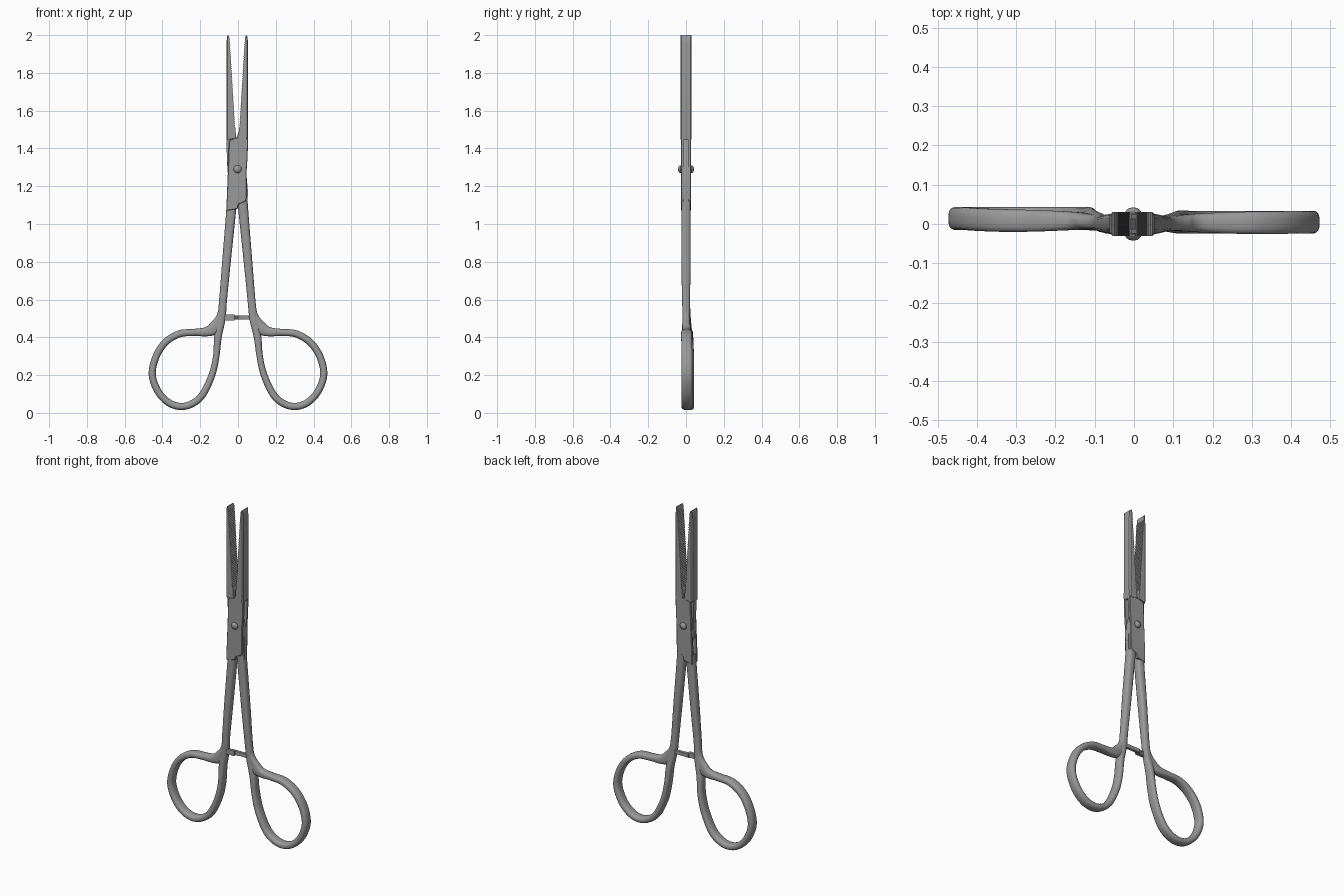
import bpy, bmesh, math
from mathutils import Vector

cube = bpy.data.objects.get("Cube")
if cube:
    bpy.data.objects.remove(cube)

steel = bpy.data.materials.new("brushed_steel")
steel.use_nodes = True
steel.diffuse_color = (0.32, 0.32, 0.32, 1)
steel.node_tree.nodes["Principled BSDF"].inputs["Base Color"].default_value = steel.diffuse_color

SHIFT = -0.004  # the closed axis sits slightly off centre


def finish(name, bm):
    bmesh.ops.recalc_face_normals(bm, faces=bm.faces)
    mesh = bpy.data.meshes.new(name)
    bm.to_mesh(mesh)
    bm.free()
    mesh.materials.append(steel)
    obj = bpy.data.objects.new(name, mesh)
    bpy.context.collection.objects.link(obj)
    bpy.ops.object.select_all(action="DESELECT")
    obj.select_set(True)
    bpy.context.view_layer.objects.active = obj
    bpy.ops.object.shade_smooth_by_angle(angle=math.radians(35))
    return obj


def prism(name, outline, low, high, axis="y", bevel=0, bevel_rule=None):
    """Extrude an outline: (x, z) along y, or (x, y) along z."""
    bm = bmesh.new()

    def place(p, h):
        return (p[0], h, p[1]) if axis == "y" else (p[0], p[1], h)
    face = bm.faces.new([bm.verts.new(place(p, low)) for p in outline])
    result = bmesh.ops.extrude_face_region(bm, geom=[face])
    moved = [v for v in result["geom"] if isinstance(v, bmesh.types.BMVert)]
    step = Vector(place((0, 0), high - low))
    bmesh.ops.translate(bm, verts=moved, vec=step)
    if bevel:
        edges = [e for e in bm.edges if abs((e.verts[0].co - e.verts[1].co).dot(step)) < 1e-9
                 and all(bevel_rule(v.co) for v in e.verts)]
        bmesh.ops.bevel(bm, geom=edges, offset=bevel, segments=1, affect="EDGES", profile=0.5)
    return finish(name, bm)


def spline(keys, steps=6):
    """Catmull-Rom through tuples of any length."""
    ends = [keys[0]] + keys + [keys[-1]]
    out = []
    for i in range(len(keys) - 1):
        a, b, c, d = (Vector(k) for k in ends[i:i + 4])
        for j in range(steps):
            t = j / steps
            out.append(0.5 * (2 * b + (c - a) * t + (2 * a - 5 * b + 4 * c - d) * t ** 2
                              + (3 * b - a - 3 * c + d) * t ** 3))
    return out + [Vector(keys[-1])]


def sweep(name, keys, side, ring_y, sides=20):
    """Rounded section along a path of (x, z, half width, half depth)."""
    path = spline(keys)
    bm = bmesh.new()
    loops = []
    for i, (x, z, width, depth) in enumerate(path):
        ahead, back = path[min(i + 1, len(path) - 1)], path[max(i - 1, 0)]
        tangent = Vector((ahead[0] - back[0], ahead[1] - back[1])).normalized()
        blend = min(max((0.6 - z) / 0.3, 0), 1)
        loop = []
        for k in range(sides):
            a = math.tau * (k + 0.5) / sides
            u = math.copysign(abs(math.cos(a)) ** 0.75, math.cos(a)) * width
            v = math.copysign(abs(math.sin(a)) ** 0.75, math.sin(a)) * depth
            loop.append(bm.verts.new((side * (x - tangent.y * u) + SHIFT * (1 - blend),
                                      ring_y * blend + v, z + tangent.x * u)))
        loops.append(loop)
    for a, b in zip(loops, loops[1:]):
        for k in range(sides):
            n = (k + 1) % sides
            bm.faces.new((a[k], a[n], b[n], b[k]))
    bm.faces.new(loops[0])
    bm.faces.new(loops[-1])
    return finish(name, bm)


# Shank, finger loop and the web that rejoins the shank
W, D = 0.019, 0.029
handle = [(0.028, 1.12, 0.027, 0.025), (0.034, 1.05, 0.026, 0.025), (0.057, 0.8, 0.023, 0.025),
          (0.075, 0.6, 0.021, 0.021), (0.085, 0.5, 0.022, 0.021), (0.105, 0.4, 0.02, 0.026),
          (0.115, 0.3, 0.017, D), (0.138, 0.2, 0.018, D), (0.185, 0.1, W, D), (0.235, 0.053, W, D),
          (0.295, 0.034, W, D), (0.36, 0.05, W, D), (0.42, 0.108, W, D), (0.454, 0.2, W, D),
          (0.435, 0.295, W, D), (0.385, 0.372, W, D), (0.31, 0.418, W, D), (0.23, 0.426, W, 0.027),
          (0.165, 0.43, 0.025, 0.024), (0.12, 0.452, 0.035, 0.021), (0.09, 0.505, 0.024, 0.019),
          (0.082, 0.56, 0.015, 0.016)]

# Jaw outline with a finely serrated inner edge
TEETH = 44
jaw = [(0.058, 1.95), (0.058, 1.46), (0.055, 1.445), (0.006, 1.456), (0.009, 1.5)]
for i in range(TEETH):
    for t, cut in ((i, 0), (i + 0.5, 0.004)):
        f = t / TEETH
        jaw.append((0.01 + 0.028 * f + cut, 1.51 + 0.46 * f))
jaw += [(0.041, 1.985), (0.046, 1.998), (0.05, 2.0), (0.054, 1.99)]

for label, side, ring_y in (("left", 1, 0.005), ("right", -1, 0.014)):
    sweep(label + "_handle", handle, side, ring_y)
    prism(label + "_jaw", [(side * x + SHIFT, z) for x, z in jaw], -0.03, 0.03,
          bevel=0.007, bevel_rule=lambda v: abs(v.x - SHIFT) > 0.052 and v.z > 1.44)

# Box lock: two outer plates of one half around the core of the other
plate = [(-0.048, 1.432), (-0.042, 1.446), (-0.006, 1.458), (0.004, 1.49), (0.054, 1.49),
         (0.051, 1.36), (0.046, 1.29), (0.045, 1.135), (0.038, 1.118), (0.004, 1.105),
         (-0.003, 1.08), (-0.06, 1.07), (-0.06, 1.12), (-0.053, 1.29)]
core = [(-0.062, 1.47), (-0.012, 1.47), (0.0, 1.44), (0.042, 1.29), (0.052, 1.18), (0.051, 1.09),
        (0.004, 1.09), (-0.008, 1.13), (-0.05, 1.22), (-0.058, 1.32)]
for label, low, high in (("front", -0.027, -0.013), ("back", 0.013, 0.027)):
    prism(label + "_lock_plate", plate, low, high, bevel=0.003,
          bevel_rule=lambda v, s=low: v.y * s > 0 and abs(v.y) > 0.02)
prism("lock_core", core, -0.0128, 0.0128)

# Pivot pin with domed ends, turned about the y axis
pin = [(0.0, 0.042), (0.009, 0.041), (0.016, 0.037), (0.021, 0.03), (0.021, 0.024)]
pin += [(r, -y) for r, y in reversed(pin)]
bm = bmesh.new()
verts = [bm.verts.new((r, y, 0)) for r, y in pin]
edges = [bm.edges.new(pair) for pair in zip(verts, verts[1:])]
bmesh.ops.spin(bm, geom=verts + edges, cent=(0, 0, 0), axis=(0, 1, 0), angle=math.tau, steps=24)
bmesh.ops.remove_doubles(bm, verts=bm.verts, dist=0.0001)
bmesh.ops.translate(bm, verts=bm.verts, vec=(-0.002, 0, 1.29))
finish("pivot_pin", bm)

# Ratchet arms with interlocking teeth
for label, side, root, end in (("left", 1, 0.08, -0.026), ("right", -1, 0.08, 0.018)):
    bar = [(root, -0.002), (root, 0.014), (end, 0.014), (end, -0.002)]
    for i in range(3):
        x = end + 0.004 + i * 0.01
        bar += [(x, -0.002), (x + 0.002, -0.006), (x + 0.008, -0.002)]
    prism(label + "_ratchet", [(side * x, side * y + 0.002) for x, y in bar],
          0.49 if side < 0 else 0.494, 0.52 if side < 0 else 0.516, axis="z")
